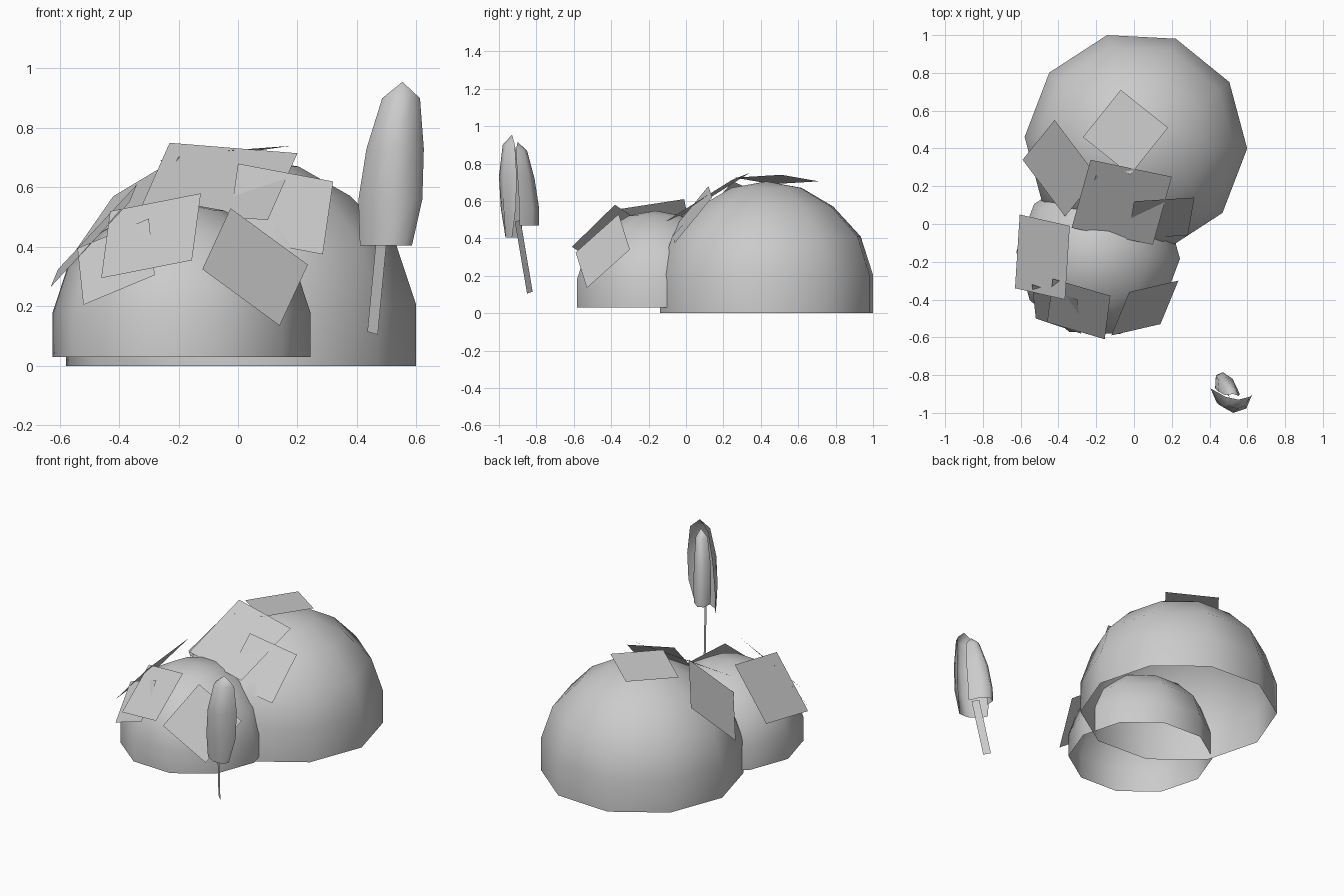
import bpy
from math import cos, sin, pi, radians
from mathutils import Vector

if "Cube" in bpy.data.objects:
    bpy.data.objects.remove(bpy.data.objects["Cube"])


def make_object(name, verts, faces, smooth=False):
    mesh = bpy.data.meshes.new(name)
    mesh.from_pydata(verts, [], faces)
    for p in mesh.polygons:
        p.use_smooth = smooth
    mesh.update()
    obj = bpy.data.objects.new(name, mesh)
    bpy.context.collection.objects.link(obj)
    return obj


# Open-bottomed ten-sided domes, one profile at two scales
PROFILE = [(0.59, 0), (0.59, 0.205), (0.522, 0.41), (0.37, 0.57), (0.195, 0.67)]
APEX = 0.705


def dome(name, cx, cy, z0, scale, turn, n=10):
    verts = [(cx + scale * r * cos(turn + 2 * pi * i / n),
              cy + scale * r * sin(turn + 2 * pi * i / n),
              z0 + scale * z) for r, z in PROFILE for i in range(n)]
    verts.append((cx, cy, z0 + scale * APEX))
    faces = []
    for k in range(len(PROFILE) - 1):
        for i in range(n):
            j = (i + 1) % n
            faces.append((k * n + i, k * n + j, (k + 1) * n + j, (k + 1) * n + i))
    last = (len(PROFILE) - 1) * n
    faces += [(last + i, last + (i + 1) % n, len(verts) - 1) for i in range(n)]
    return make_object(name, verts, faces, True)


dome("large_bush", 0.01, 0.43, 0.0, 1.0, radians(-3))
dome("small_bush", -0.19, -0.165, 0.03, 0.735, radians(-2.5))


# Flat leaf cards: three corners in order, the fourth completes the parallelogram
def card(name, a, b, c):
    a, b, c = Vector(a), Vector(b), Vector(c)
    return make_object(name, [a, b, c, a + c - b], [(0, 1, 2, 3)])


CARDS = {
    "leaf_card_crown": ((-.07, .71, .705), (-.27, .46, .69), (-.02, .26, .725)),
    "leaf_card_middle": ((-.23, .34, .75), (-.33, -.02, .525), (.10, -.11, .49)),
    "leaf_card_right": ((0, .12, .68), (-.035, -.08, .435), (.285, -.06, .375)),
    "leaf_card_back_left": ((-.42, .55, .57), (-.59, .34, .325), (-.365, .04, .46)),
    "leaf_card_left": ((-.34, -.01, .61), (-.605, .05, .325), (-.63, -.34, .265)),
    "leaf_card_front": ((-.43, -.29, .52), (-.46, -.52, .295), (-.155, -.61, .355)),
    "leaf_card_front_left": ((-.54, -.32, .395), (-.52, -.50, .205), (-.28, -.58, .305)),
    "leaf_card_front_right": ((-.025, -.36, .53), (-.12, -.59, .325), (.14, -.53, .135)),
}
for name, corners in CARDS.items():
    card(name, *corners)


# Curved petals: each row is left edge, middle ridge, right edge (x, y) and height
def petal(name, rows, tip, n=4):
    verts = []
    for (lx, ly), (mx, my), (rx, ry), z in rows:
        l, m, r = Vector((lx, ly, z)), Vector((mx, my, z)), Vector((rx, ry, z))
        c = (l + r) / 2
        for i in range(n + 1):
            a = pi * i / n
            verts.append(c + (l - c) * cos(a) + (m - c) * sin(a))
    w = n + 1
    faces = [(k * w + i, k * w + i + 1, (k + 1) * w + i + 1, (k + 1) * w + i)
             for k in range(len(rows) - 1) for i in range(n)]
    last = (len(rows) - 1) * w
    verts.append(Vector(tip))
    faces += [(last + i, last + i + 1, len(verts) - 1) for i in range(n)]
    return make_object(name, verts, faces, True)


petal("front_petal", [
    ((.410, -.880), (.500, -.965), (.585, -.930), .405),
    ((.405, -.870), (.515, -.990), (.620, -.910), .56),
    ((.432, -.885), (.525, -1.00), (.625, -.905), .73),
    ((.485, -.915), (.545, -.980), (.612, -.915), .90),
], (.553, -.93, .955))

petal("back_petal", [
    ((.430, -.860), (.470, -.785), (.550, -.890), .47),
    ((.430, -.870), (.472, -.785), (.555, -.890), .56),
    ((.445, -.885), (.485, -.810), (.560, -.900), .72),
    ((.480, -.905), (.510, -.850), (.555, -.910), .87),
], (.525, -.90, .915))


# Thin flat stem, turned diagonally
card("flower_stem", (.472, -.885, .50), (.435, -.82, .115), (.470, -.85, .105))
